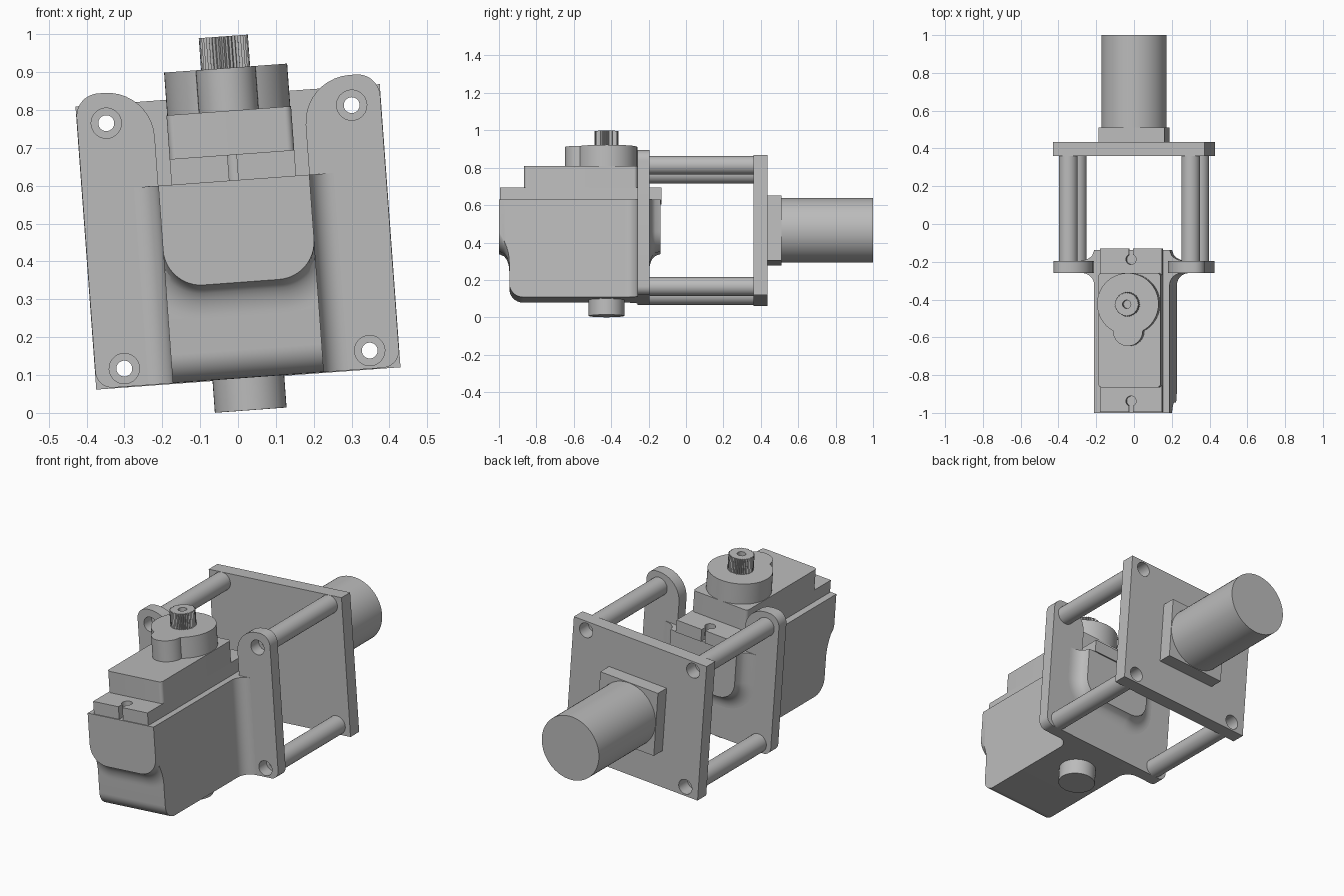
import bpy, bmesh, math
from mathutils import Matrix, Vector

if "Cube" in bpy.data.objects:
    bpy.data.objects.remove(bpy.data.objects["Cube"])

# The whole assembly leans slightly about the y axis
TILT = Matrix.Translation((0, 0, 0.465)) @ Matrix.Rotation(math.radians(-4.2), 4, 'Y')
GREY = (0.5, 0.5, 0.5, 1)
grey = bpy.data.materials.new("plain grey")
grey.use_nodes = True
grey.diffuse_color = GREY
grey.node_tree.nodes["Principled BSDF"].inputs["Base Color"].default_value = GREY
parts = []


def finish(name, bm):
    bmesh.ops.recalc_face_normals(bm, faces=bm.faces)
    bm.transform(TILT)
    mesh = bpy.data.meshes.new(name)
    bm.to_mesh(mesh)
    bm.free()
    mesh.materials.append(grey)
    ob = bpy.data.objects.new(name, mesh)
    bpy.context.collection.objects.link(ob)
    parts.append(ob)
    return ob


def place(axis, a, b, h):
    return {'x': (h, a, b), 'y': (a, h, b), 'z': (a, b, h)}[axis]


def prism(name, axis, lo, hi, *loops):
    """Extrude an outline (further loops are holes) along an axis."""
    bm = bmesh.new()
    for loop in loops:
        vs = [bm.verts.new(place(axis, a, b, lo)) for a, b in loop]
        for i, v in enumerate(vs):
            bm.edges.new((vs[i - 1], v))
    bmesh.ops.triangle_fill(bm, edges=bm.edges[:], use_beauty=True)
    ext = bmesh.ops.extrude_face_region(bm, geom=bm.faces[:])
    moved = [g for g in ext["geom"] if isinstance(g, bmesh.types.BMVert)]
    bmesh.ops.translate(bm, verts=moved, vec=place(axis, 0, 0, hi - lo))
    return finish(name, bm)


def circle(a, b, r, n=48):
    return [(a + r * math.cos(i * math.tau / n), b + r * math.sin(i * math.tau / n)) for i in range(n)]


def rounded(corners, n=10):
    """Round right-angled corners given as (a, b, radius)."""
    pts = []
    for i, (a, b, r) in enumerate(corners):
        p = Vector((a, b))
        if r == 0:
            pts.append((a, b))
            continue
        q, s = corners[i - 1], corners[(i + 1) % len(corners)]
        d1 = (Vector(q[:2]) - p).normalized()
        d2 = (Vector(s[:2]) - p).normalized()
        c = p + r * (d1 + d2)
        for k in range(n + 1):
            t = k / n * math.pi / 2
            pts.append(tuple(c - r * (d2 * math.cos(t) + d1 * math.sin(t))))
    return pts


def box(a0, a1, b0, b1, r=0):
    return rounded([(a0, b0, r), (a1, b0, r), (a1, b1, r), (a0, b1, r)])


def end_tab(name, y_wall, y_face, reach, side_flare):
    """Raised round-cornered tab that sweeps down into the wall behind it."""
    bm = bmesh.new()
    rings = []
    for k in range(9):
        d = reach * k / 8
        y = y_wall + (y_face - y_wall) * (1 - math.sqrt(1 - (1 - k / 8) ** 2))
        start = 0 if side_flare else math.acos(0.1 / (0.1 + d))
        arc = [start + (math.pi / 2 - start) * i / 12 for i in range(13)]
        half = [(0.1 + (0.1 + d) * math.cos(t), -0.02 - (0.1 + d) * math.sin(t)) for t in arc]
        half.insert(0, (half[0][0], 0.15))
        outline = half + [(-u, w) for u, w in reversed(half)]
        rings.append([bm.verts.new((u, y, w)) for u, w in outline])
    for r0, r1 in zip(rings, rings[1:]):
        for i in range(len(r0)):
            bm.faces.new((r0[i - 1], r0[i], r1[i], r1[i - 1]))
    bm.faces.new(rings[0])
    bm.faces.new(rings[-1])
    finish(name, bm)


HOLES = [(u, w) for u in (-0.325, 0.325) for w in (-0.325, 0.325)]
holes = [circle(u, w, 0.04, 32) for u, w in HOLES]

# Rear motor, its mount and the plate
prism("motor_can", 'y', 0.51, 1.0, circle(0, 0, 0.173, 64))
prism("motor_mount", 'y', 0.435, 0.51, box(-0.175, 0.175, -0.175, 0.175))
prism("rear_plate", 'y', 0.36, 0.435, box(-0.403, 0.403, -0.375, 0.375), *holes)

# Hollow spacers between plate and flange
for i, (u, w) in enumerate(HOLES):
    prism(f"spacer_{i + 1}", 'y', -0.195, 0.36, circle(u, w, 0.05, 32), circle(u, w, 0.021, 32))

# Housing flange with two ears
right = [(0.2, 0.15, 0), (0.2, 0.405, 0.125), (0.402, 0.405, 0.06), (0.402, -0.373, 0.045)]
flange = right + [(-u, w, r) for u, w, r in reversed(right)]
prism("flange", 'y', -0.26, -0.195, rounded(flange), *holes)

# Housing body, its end tabs and the side fillets
prism("housing_body", 'x', -0.2, 0.2,
      rounded([(-0.945, -0.373, 0.075), (-0.195, -0.373, 0), (-0.195, 0.15, 0), (-0.945, 0.15, 0)]))
end_tab("front_tab", -0.945, -1.0, 0.09, False)
end_tab("rear_tab", -0.195, -0.137, 0.08, True)
for side, name in ((1, "left_fillet"), (-1, "right_fillet")):
    curve = [(side * (0.265 - 0.065 * math.sin(t)), -0.325 + 0.065 * math.cos(t))
             for t in [k / 10 * math.pi / 2 for k in range(11)]]
    prism(name, 'z', -0.373, 0.15, curve + [(side * 0.2, -0.26)])

# Servo mounting flange with a keyhole slot at each end
MID = -0.5625
key = [(math.pi / 2 + 0.45) + k / 20 * (math.tau - 0.9) for k in range(21)]
keyhole = [(0.027 * math.cos(t), 0.375 + 0.027 * math.sin(t)) for t in key]
slot = keyhole[0][0]
half = [(0.165, 0.4325), (-slot, 0.4325)] + keyhole[::-1] + [(slot, 0.4325), (-0.165, 0.4325)]
outline = [(u, MID + v) for u, v in half] + [(-u, MID - v) for u, v in half]
prism("servo_flange", 'z', 0.15, 0.218, outline)

# Servo case, gear housing and toothed shaft
prism("servo_case", 'z', 0.218, 0.334, box(-0.165, 0.165, -0.865, -0.26, 0.018))
prism("gear_housing", 'z', 0.334, 0.447, circle(0, -0.423, 0.163, 64))
prism("idler_housing", 'z', 0.334, 0.447, circle(0, -0.567, 0.079))
teeth = [(r / 0.065 * u, -0.425 + r / 0.065 * v)
         for (u, v), r in zip(circle(0, 0, 0.065, 80), [0.065, 0.059] * 40)]
prism("toothed_shaft", 'z', 0.447, 0.531, teeth, circle(0, -0.425, 0.022, 24))

# Pivot knob under the housing
knob = prism("pivot_knob", 'z', -0.459, -0.36, circle(0, -0.425, 0.095))
bevel = knob.modifiers.new("soft_rim", 'BEVEL')
bevel.width = 0.02
bevel.segments = 4
bevel.limit_method = 'ANGLE'

bpy.ops.object.select_all(action='DESELECT')
for ob in parts:
    ob.select_set(True)
bpy.context.view_layer.objects.active = parts[0]
bpy.ops.object.shade_smooth_by_angle(angle=math.radians(30))
